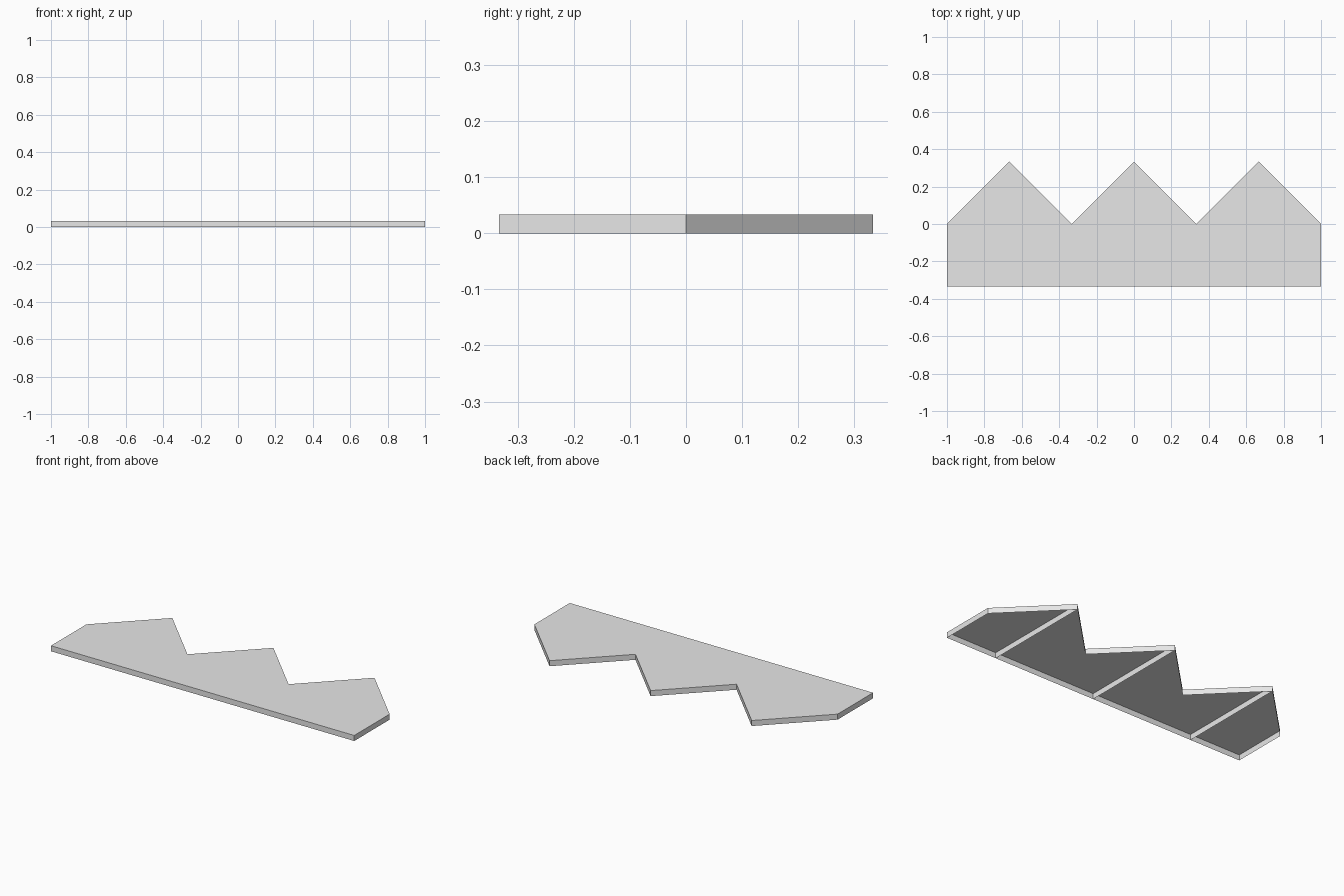
import bpy
import bmesh

cube = bpy.data.objects.get("Cube")
if cube:
    bpy.data.objects.remove(cube, do_unlink=True)

DEPTH = 1 / 3      # half depth, also half the width of one point
HEIGHT = 0.033
POINTS = 3

grey = bpy.data.materials.new("light grey")
grey.use_nodes = True
grey.diffuse_color = (0.8, 0.8, 0.8, 1)
grey.node_tree.nodes["Principled BSDF"].inputs["Base Color"].default_value = (0.8, 0.8, 0.8, 1)


def add_object(name, bm):
    mesh = bpy.data.meshes.new(name)
    bm.to_mesh(mesh)
    bm.free()
    mesh.materials.append(grey)
    obj = bpy.data.objects.new(name, mesh)
    bpy.context.collection.objects.link(obj)
    return obj


# Zigzag outline: straight front edge, alternating valleys and peaks behind
outline = [(-1, -DEPTH), (1, -DEPTH)]
for i in range(2 * POINTS + 1):
    outline.append((1 - i * DEPTH, DEPTH if i % 2 else 0))

# Top panel with thin side walls, open underneath
bm = bmesh.new()
top = bm.faces.new([bm.verts.new((x, y, HEIGHT)) for x, y in outline])
walls = bmesh.ops.extrude_edge_only(bm, edges=list(top.edges))
for v in walls["geom"]:
    if isinstance(v, bmesh.types.BMVert):
        v.co.z = 0
bmesh.ops.recalc_face_normals(bm, faces=bm.faces)
bm.normal_update()
if top.normal.z < 0:
    bmesh.ops.reverse_faces(bm, faces=bm.faces)
add_object("zigzag_panel", bm)

# Thin ribs under the panel, from the front wall to each peak
for i in range(POINTS):
    x = (2 * i + 1) * DEPTH - 1
    bm = bmesh.new()
    corners = [(-DEPTH, 0), (DEPTH, 0), (DEPTH, HEIGHT), (-DEPTH, HEIGHT)]
    bm.faces.new([bm.verts.new((x, y, z)) for y, z in corners])
    add_object(f"under_rib_{i + 1}", bm)
